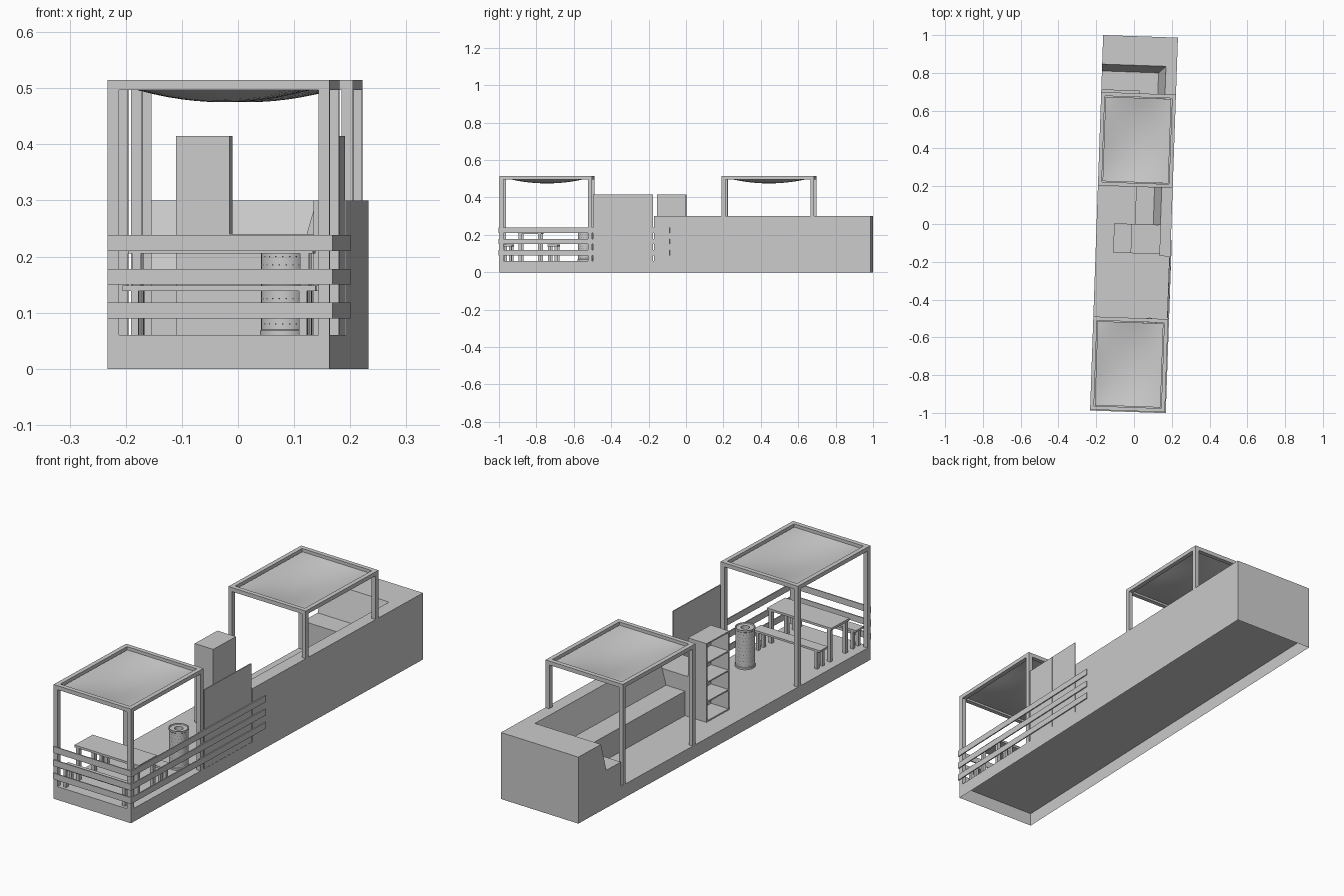
import bpy, bmesh, math
from mathutils import Matrix, Vector

if "Cube" in bpy.data.objects:
    bpy.data.objects.remove(bpy.data.objects["Cube"])

TURN = math.radians(-2)          # whole platform is turned slightly
W, B, F = 0.198, 0.994, -0.990   # half width, back end, front end
DECK = 0.06


def finish(name, bm, normals=True):
    if normals:
        bmesh.ops.recalc_face_normals(bm, faces=bm.faces)
    me = bpy.data.meshes.new(name)
    bm.to_mesh(me)
    bm.free()
    ob = bpy.data.objects.new(name, me)
    bpy.context.collection.objects.link(ob)
    ob.rotation_euler.z = TURN
    return ob


def add_box(bm, x0, x1, y0, y1, z0, z1):
    m = Matrix.Translation(((x0 + x1) / 2, (y0 + y1) / 2, (z0 + z1) / 2))
    m = m @ Matrix.Diagonal((x1 - x0, y1 - y0, z1 - z0, 1))
    return bmesh.ops.create_cube(bm, size=1, matrix=m)["verts"]


def boxes(name, items):
    bm = bmesh.new()
    for it in items:
        add_box(bm, *it)
    return finish(name, bm)


# Platform, hollow and open underneath
bm = bmesh.new()
add_box(bm, -W, W, F, B, 0, DECK)
bm.normal_update()
bmesh.ops.delete(bm, geom=[f for f in bm.faces if f.normal.z < -0.5], context="FACES_ONLY")
finish("platform", bm, False)

# L-shaped sofa: profile swept round a mitred corner
heights = [DECK, 0.30, 0.30, 0.17, 0.17, DECK]
side = [0, 0, 0.058, 0.096, 0.193, 0.193]
rear = [0, 0, 0.154, 0.190, 0.290, 0.290]
bm = bmesh.new()
rings = []
for k in range(3):
    ring = []
    for z, s, r in zip(heights, side, rear):
        x = -W if k == 2 else W - s
        y = 0 if k == 0 else B - r
        ring.append(bm.verts.new((x, y, z)))
    rings.append(ring)
for a, b in zip(rings, rings[1:]):
    for i in range(5):
        bm.faces.new((a[i], a[i + 1], b[i + 1], b[i]))
bm.faces.new(rings[0])
bm.faces.new(rings[2])
finish("corner_sofa", bm)

# Wall end and low cabinet beside the shelf
boxes("wall_end", [(0.14, W, -0.165, 0, DECK, 0.30)])
boxes("low_cabinet", [(-0.01, 0.14, -0.155, 0, DECK, 0.24)])

# Shelf unit, open towards -x
t = 0.006
parts = [(-0.016, -0.010, -0.155, 0, DECK, 0.415),
         (-0.105, -0.016, -0.155, -0.155 + t, DECK, 0.415),
         (-0.105, -0.016, -t, 0, DECK, 0.415)]
for i in range(5):
    z = DECK + i * (0.355 - t) / 4
    parts.append((-0.105, -0.016, -0.155 + t, -t, z, z + t))
boxes("shelf_unit", parts)

# Tall screen panels
for i, y in enumerate((-0.49, -0.329)):
    boxes(f"screen_panel_{i + 1}", [(W - 0.006, W - 0.001, y, y + 0.159, DECK, 0.415)])

# Fence rails on the front and right side
for i in range(3):
    z = 0.09 + 0.06 * i
    boxes(f"front_rail_{i + 1}", [(-W, W + 0.005, F - 0.005, F, z, z + 0.028)])
    boxes(f"side_rail_{i + 1}", [(W, W + 0.005, F, -0.08, z, z + 0.028)])


# Canopies: posts, frame and sagging cloth
def canopy(name, y0, y1, right_base):
    p, zt, zb = 0.02, 0.515, 0.497
    posts = [(x, x + p, y, y + p, base, zb)
             for x, base in ((-W, DECK), (W - p, right_base)) for y in (y0, y1 - p)]
    boxes(name + "_posts", posts)
    boxes(name + "_frame", [(-W, W, y0, y0 + p, zb, zt), (-W, W, y1 - p, y1, zb, zt),
                            (-W, -W + p, y0 + p, y1 - p, zb, zt),
                            (W - p, W, y0 + p, y1 - p, zb, zt)])
    bm = bmesh.new()
    bmesh.ops.create_grid(bm, x_segments=14, y_segments=14, size=1)
    for v in bm.verts:
        a, b = v.co.x, v.co.y
        sag = 0.028 * (1 - a * a) * (1 - b * b)
        v.co = (a * (W - p - 0.004), (y0 + y1) / 2 + b * ((y1 - y0) / 2 - p - 0.004), 0.503 - sag)
    for f in bm.faces:
        f.smooth = True
    finish(name + "_cloth", bm, False)


canopy("front_canopy", F, -0.497, DECK)
canopy("rear_canopy", 0.197, 0.692, 0.30)


# Table and benches: slab top on four legs
def slab_on_legs(name, yc, hx, hy, top, thick, leg, inset):
    items = [(-hx, hx, yc - hy, yc + hy, top - thick, top)]
    for sx in (-1, 1):
        for sy in (-1, 1):
            x, y = sx * (hx - inset), yc + sy * (hy - leg / 2 - 0.002)
            items.append((x - leg / 2, x + leg / 2, y - leg / 2, y + leg / 2, DECK, top - thick))
    boxes(name, items)


slab_on_legs("table", -0.83, 0.165, 0.062, 0.215, 0.010, 0.016, 0.015)
slab_on_legs("front_bench", -0.952, 0.172, 0.027, 0.148, 0.009, 0.014, 0.022)
slab_on_legs("rear_bench", -0.708, 0.172, 0.027, 0.148, 0.009, 0.014, 0.022)

# Fire barrel: lathe profile with an opening in the lid
cx, cy, n = 0.10, -0.535, 32
prof = [(0, 0.06), (0.042, 0.06), (0.042, 0.068), (0.040, 0.070), (0.040, 0.226),
        (0.042, 0.228), (0.042, 0.236), (0.038, 0.236), (0.036, 0.232), (0.018, 0.232),
        (0.018, 0.20), (0, 0.20)]
bm = bmesh.new()
vs = [bm.verts.new((cx + r, cy, z)) for r, z in prof]
es = [bm.edges.new(e) for e in zip(vs, vs[1:])]
bmesh.ops.spin(bm, geom=vs + es, cent=(cx, cy, 0), axis=(0, 0, 1), angle=2 * math.pi, steps=n)
bmesh.ops.remove_doubles(bm, verts=bm.verts, dist=1e-5)
barrel = finish("fire_barrel", bm)
bpy.context.view_layer.objects.active = barrel
barrel.select_set(True)
bpy.ops.object.shade_smooth_by_angle(angle=math.radians(35))
barrel.select_set(False)

# Vent holes around the barrel
bm = bmesh.new()
for row in range(10):
    for k in range(20):
        a = 2 * math.pi * (k + 0.5 * (row % 2)) / 20
        d = Vector((math.cos(a), math.sin(a), 0))
        m = Matrix.Translation(Vector((cx, cy, 0.08 + row * 0.015)) + d * 0.0402)
        m = m @ d.to_track_quat("Z", "Y").to_matrix().to_4x4()
        bmesh.ops.create_circle(bm, cap_ends=True, segments=6, radius=0.0014, matrix=m)
holes = finish("barrel_vent_holes", bm, False)
mat = bpy.data.materials.new("dark_hole")
mat.diffuse_color = (0.05, 0.05, 0.05, 1)
mat.use_nodes = True
mat.node_tree.nodes["Principled BSDF"].inputs["Base Color"].default_value = mat.diffuse_color
holes.data.materials.append(mat)
